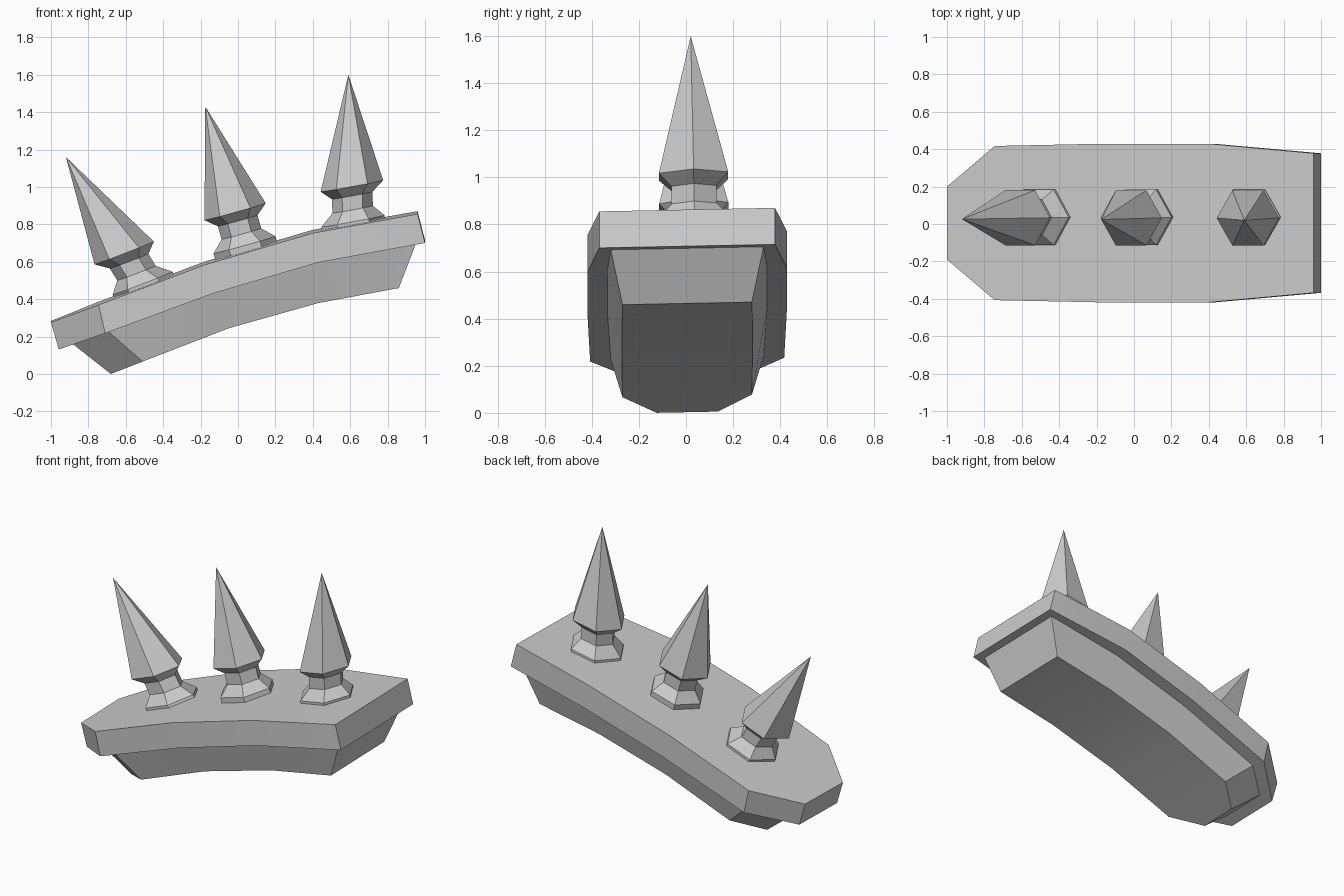
import bpy, bmesh, math
from mathutils import Vector

if "Cube" in bpy.data.objects:
    bpy.data.objects.remove(bpy.data.objects["Cube"])

ROLL = 0.02   # the whole piece leans very slightly sideways


def finish(bm, name, smooth_angle=None):
    bmesh.ops.recalc_face_normals(bm, faces=bm.faces[:])
    mesh = bpy.data.meshes.new(name)
    bm.to_mesh(mesh)
    bm.free()
    obj = bpy.data.objects.new(name, mesh)
    bpy.context.collection.objects.link(obj)
    if smooth_angle:
        bpy.ops.object.select_all(action='DESELECT')
        obj.select_set(True)
        bpy.context.view_layer.objects.active = obj
        bpy.ops.object.shade_smooth_by_angle(angle=math.radians(smooth_angle))
    return obj


def skin(bm, rings):
    """Join successive rings of vertices with quads and cap both ends."""
    n = len(rings[0])
    for a, b in zip(rings, rings[1:]):
        for i in range(n):
            j = (i + 1) % n
            bm.faces.new((a[i], a[j], b[j], b[i]))
    bm.faces.new(rings[0])
    bm.faces.new(rings[-1])


def arched_bar(name, top, bottom):
    """Bar lofted along x; stations are (x, z, half width) of top and bottom."""
    bm = bmesh.new()
    rings = []
    for (xt, zt, wt), (xb, zb, wb) in zip(top, bottom):
        corners = [(xt, wt, zt), (xt, -wt, zt), (xb, -wb, zb), (xb, wb, zb)]
        rings.append([bm.verts.new((x, y + 0.005, z + ROLL * y)) for x, y, z in corners])
    skin(bm, rings)
    return finish(bm, name, 20)


# upper slab with a chamfered low end
arched_bar("top_slab",
           [(-1, .28, .195), (-.745, .378, .412), (-.18, .592, .424), (.40, .762, .424), (.96, .863, .373)],
           [(-.958, .135, .195), (-.71, .226, .412), (-.13, .44, .424), (.43, .605, .424), (1.0, .708, .373)])

# tapered block under the slab
arched_bar("lower_block",
           [(-.885, .165, .165), (-.695, .235, .325), (-.13, .443, .34), (.43, .608, .34), (.95, .70, .325)],
           [(-.68, .003, .13), (-.51, .072, .275), (-.05, .25, .277), (.43, .385, .277), (.86, .465, .275)])


# hexagonal spikes: (fraction along axis, radius)
PROFILE = [(-.10, .172), (0, .172), (.08, .11), (.175, .11), (.24, .17)]


def spike(name, foot, tip, tilt):
    foot, tip = Vector(foot), Vector(tip)
    u = Vector((math.cos(tilt), 0, math.sin(tilt)))   # ring lies along the slab
    v = Vector((0, 1, ROLL))
    bm = bmesh.new()
    rings = []
    for f, r in PROFILE:
        c = foot.lerp(tip, f)
        rings.append([bm.verts.new(c + r * (u * math.cos(k * math.pi / 3) + v * math.sin(k * math.pi / 3)))
                      for k in range(6)])
    skin(bm, rings)
    # replace the upper cap with a point
    cap = [f for f in bm.faces if set(f.verts) == set(rings[-1])]
    bmesh.ops.delete(bm, geom=cap, context='FACES_ONLY')
    apex = bm.verts.new(tip)
    for i in range(6):
        bm.faces.new((rings[-1][i], rings[-1][(i + 1) % 6], apex))
    return finish(bm, name)


spike("spike_low", (-.51, .036, .485), (-.92, .026, 1.16), math.radians(21))
spike("spike_middle", (.035, .036, .69), (-.175, .024, 1.43), math.radians(15.5))
spike("spike_high", (.615, .036, .817), (.59, .02, 1.60), math.radians(10.5))
